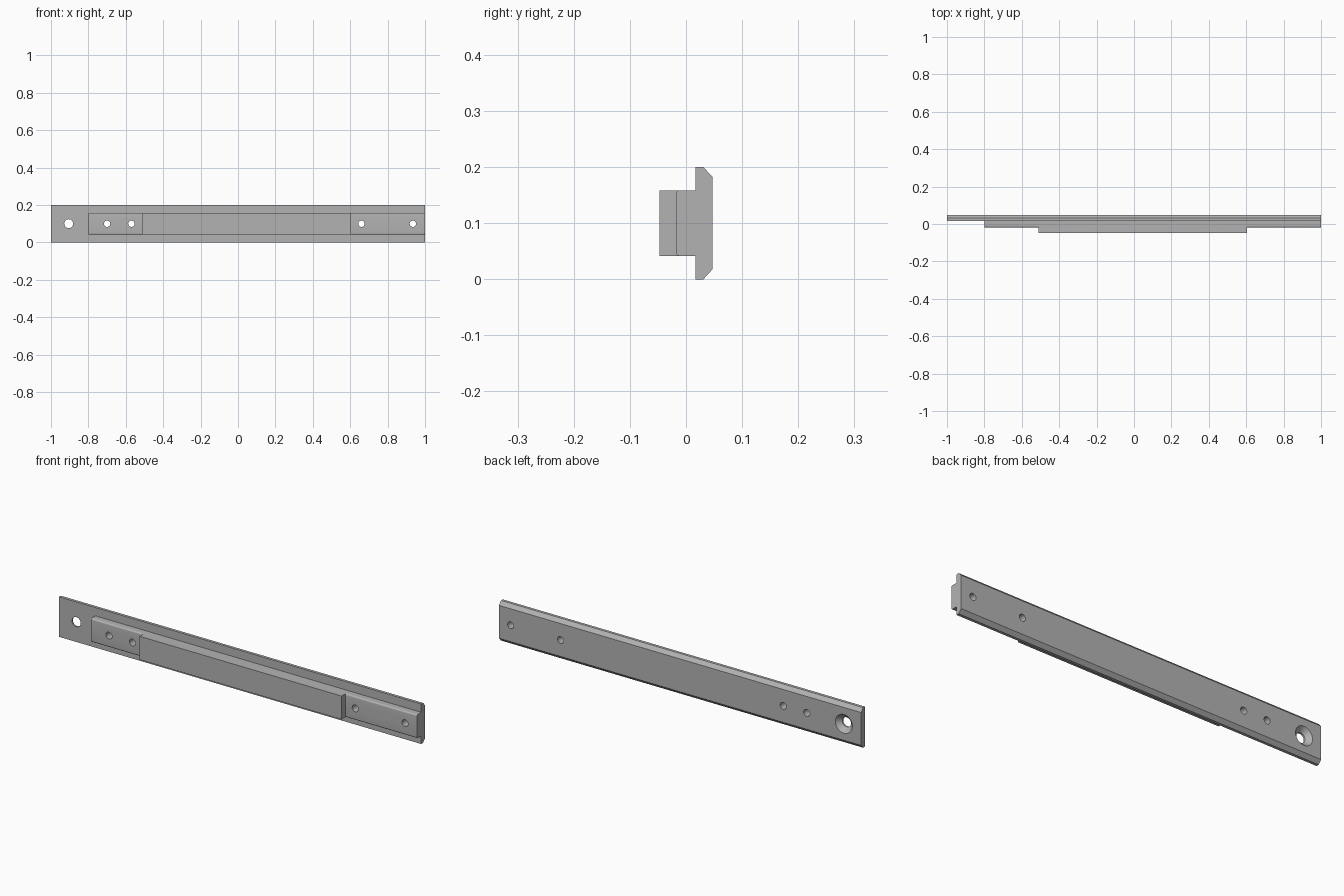
import bpy, bmesh, math
from mathutils import Matrix

old = bpy.data.objects.get("Cube")
if old:
    bpy.data.objects.remove(old, do_unlink=True)

steel = bpy.data.materials.new("grey steel")
steel.use_nodes = True
colour = (0.45, 0.45, 0.45, 1)
steel.diffuse_color = colour
steel.node_tree.nodes["Principled BSDF"].inputs["Base Color"].default_value = colour

MID = 0.1      # height of the centre line
BACK = 0.0475  # rear face


def add_object(name, bm):
    bmesh.ops.recalc_face_normals(bm, faces=bm.faces)
    mesh = bpy.data.meshes.new(name)
    bm.to_mesh(mesh)
    bm.free()
    mesh.materials.append(steel)
    obj = bpy.data.objects.new(name, mesh)
    bpy.context.collection.objects.link(obj)
    return obj


def bar(name, half_profile, x0, x1):
    """Extrude a (y, half height) profile, mirrored about the centre line, along x."""
    outline = [(y, MID + h) for y, h in half_profile]
    outline += [(y, MID - h) for y, h in reversed(half_profile)]
    bm = bmesh.new()
    face = bm.faces.new([bm.verts.new((x0, y, z)) for y, z in outline])
    moved = bmesh.ops.extrude_face_region(bm, geom=[face])["geom"]
    verts = [v for v in moved if isinstance(v, bmesh.types.BMVert)]
    bmesh.ops.translate(bm, verts=verts, vec=(x1 - x0, 0, 0))
    return add_object(name, bm)


def cutter(name, x, y0, y1, r0, r1):
    """Round cutter along y, radius r0 at y0 and r1 at y1."""
    bm = bmesh.new()
    place = Matrix.Translation((x, (y0 + y1) / 2, MID)) @ Matrix.Rotation(-math.pi / 2, 4, "X")
    bmesh.ops.create_cone(bm, cap_ends=True, segments=32, radius1=r0, radius2=r1,
                          depth=y1 - y0, matrix=place)
    obj = add_object(name, bm)
    obj.hide_render = True
    return obj


def combine(target, tool, operation):
    mod = target.modifiers.new(operation.lower(), "BOOLEAN")
    mod.operation = operation
    mod.solver = "EXACT"
    mod.object = tool
    bpy.context.view_layer.objects.active = target
    bpy.ops.object.modifier_apply(modifier=mod.name)
    bpy.data.objects.remove(tool, do_unlink=True)


# Back plate with chamfered rear edges
rail = bar("slide_rail", [(0.017, 0.1), (0.031, 0.1), (BACK, 0.082)], -1, 1)

# Low rib with softly rounded front edges
radius = 0.007
rounded = [(-0.018 + radius * (1 - math.cos(a)), 0.0585 - radius * (1 - math.sin(a)))
           for a in (math.radians(d) for d in range(0, 91, 15))]
combine(rail, bar("low_rib", rounded + [(0.024, 0.0585)], -0.8, 1), "UNION")

# Raised central block
combine(rail, bar("raised_block", [(-BACK, 0.0585), (0.024, 0.0585)], -0.51, 0.605), "UNION")

# Screw holes and the countersunk end hole
for x in (-0.7, -0.57, 0.66, 0.935):
    combine(rail, cutter("screw_hole", x, -0.1, 0.1, 0.017, 0.017), "DIFFERENCE")
combine(rail, cutter("end_hole", -0.905, -0.1, 0.1, 0.024, 0.024), "DIFFERENCE")
combine(rail, cutter("countersink", -0.905, 0.025, BACK + 0.001, 0.024, 0.048), "DIFFERENCE")

# Smooth hole walls, crisp edges
bpy.ops.object.select_all(action="DESELECT")
rail.select_set(True)
bpy.context.view_layer.objects.active = rail
bpy.ops.object.shade_smooth_by_angle(angle=math.radians(25))
